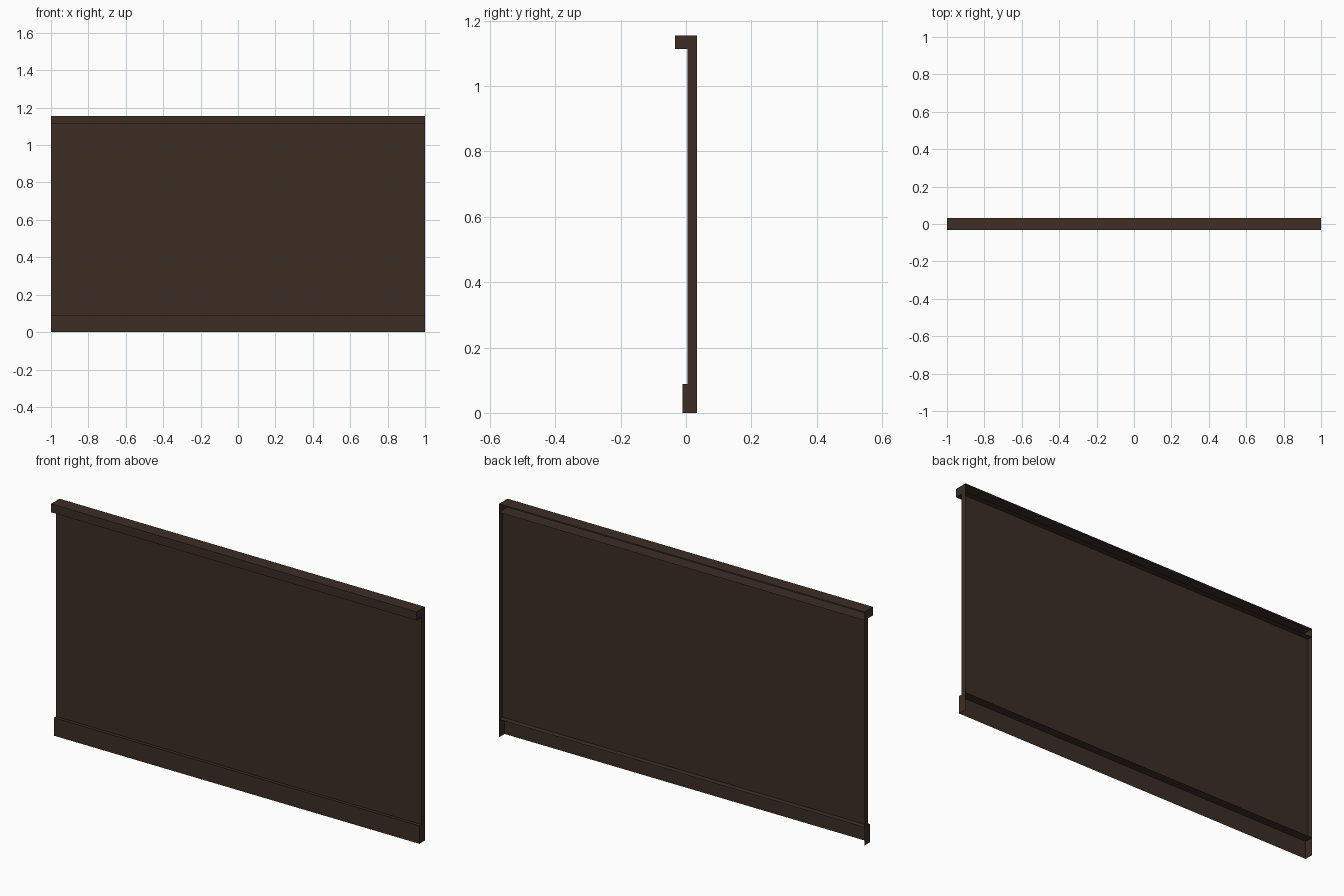
import bpy
import bmesh

cube = bpy.data.objects.get("Cube")
if cube:
    bpy.data.objects.remove(cube, do_unlink=True)

HALF_LENGTH = 1.0
BACK = 0.033

# Dark stained wood
wood = bpy.data.materials.new("dark_brown_wood")
wood.use_nodes = True
colour = (0.045, 0.027, 0.018, 1.0)
wood.diffuse_color = colour
wood.node_tree.nodes["Principled BSDF"].inputs["Base Color"].default_value = colour


def open_box(name, front, bottom, top, open_sides):
    """Box along x, from front to BACK, with the faces in open_sides left out."""
    bm = bmesh.new()
    bmesh.ops.create_cube(bm, size=1)
    for v in bm.verts:
        v.co.x *= 2 * HALF_LENGTH
        v.co.y = BACK if v.co.y > 0 else front
        v.co.z = top if v.co.z > 0 else bottom
    bm.normal_update()
    sides = {"back": (0, 1, 0), "top": (0, 0, 1), "bottom": (0, 0, -1)}
    unwanted = [f for f in bm.faces
                if any(f.normal.dot(sides[s]) > 0.9 for s in open_sides)]
    bmesh.ops.delete(bm, geom=unwanted, context="FACES")
    mesh = bpy.data.meshes.new(name)
    bm.to_mesh(mesh)
    bm.free()
    mesh.materials.append(wood)
    obj = bpy.data.objects.new(name, mesh)
    bpy.context.collection.objects.link(obj)
    return obj


# Wall panelling: hollow behind, since the back sits against a wall
open_box("top_rail", -0.033, 1.113, 1.155, ["back"])
open_box("wall_panel", 0.005, 0.089, 1.113, ["back", "top", "bottom"])
open_box("skirting_board", -0.011, 0.0, 0.089, ["back", "bottom"])
